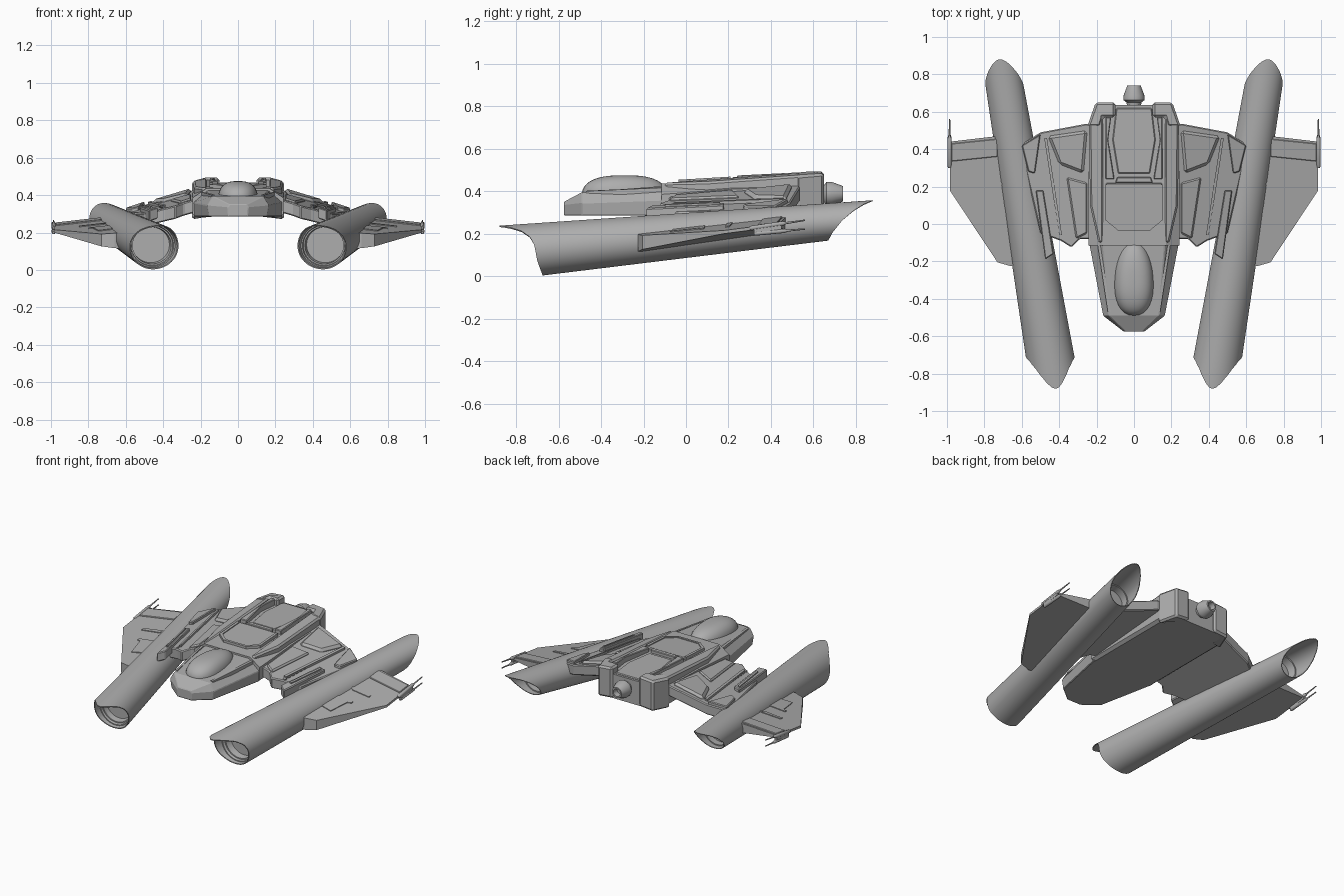
import bpy, bmesh, math
from mathutils import Vector

if "Cube" in bpy.data.objects:
    bpy.data.objects.remove(bpy.data.objects["Cube"])

mat = bpy.data.materials.new("hull_grey")
mat.diffuse_color = (0.42, 0.42, 0.42, 1)
mat.use_nodes = True
mat.node_tree.nodes["Principled BSDF"].inputs["Base Color"].default_value = mat.diffuse_color


def make(name, verts, faces, smooth=None, bevel=0):
    """Mesh object from vertices and faces, with optional bevel / smoothing."""
    me = bpy.data.meshes.new(name)
    me.from_pydata(verts, [], faces)
    bm = bmesh.new()
    bm.from_mesh(me)
    bmesh.ops.recalc_face_normals(bm, faces=bm.faces)
    bm.to_mesh(me)
    bm.free()
    me.materials.append(mat)
    ob = bpy.data.objects.new(name, me)
    bpy.context.collection.objects.link(ob)
    if bevel:
        b = ob.modifiers.new("bevel", 'BEVEL')
        b.width, b.segments, b.limit_method = bevel, 1, 'ANGLE'
    if smooth:
        bpy.ops.object.select_all(action='DESELECT')
        ob.select_set(True)
        bpy.context.view_layer.objects.active = ob
        bpy.ops.object.shade_smooth_by_angle(angle=math.radians(smooth))
    return ob


def skin(name, rings, smooth=None, bevel=0):
    """Skin closed rings of equal length and cap both ends."""
    n = len(rings[0])
    verts = [v for r in rings for v in r]
    faces = [(k * n + i, k * n + (i + 1) % n, (k + 1) * n + (i + 1) % n, (k + 1) * n + i)
             for k in range(len(rings) - 1) for i in range(n)]
    faces += [tuple(range(n)), tuple(range(len(verts) - n, len(verts)))]
    return make(name, verts, faces, smooth, bevel)


def loft(name, sections, bevel=0):
    """Symmetric body from (y, right half profile) sections."""
    return skin(name, [[(x, y, z) for x, z in p] + [(-x, y, z) for x, z in reversed(p)]
                       for y, p in sections], bevel=bevel)


def plate(name, pts, top, thick, bevel=0, sides=(1, -1)):
    """Slab from a plan outline; top height and thickness are functions of x, y."""
    for s in sides:
        label = name if len(sides) == 1 else name + ("_right" if s > 0 else "_left")
        up = [(s * x, y, top(x, y)) for x, y in pts]
        low = [(s * x, y, top(x, y) - thick(x, y)) for x, y in pts]
        skin(label, [low, up], bevel=bevel)


def lathe(name, a, b, profile, n=20):
    """Turned part along a-b from (fraction, radius) pairs."""
    a, b = Vector(a), Vector(b)
    q = (b - a).to_track_quat('Z', 'Y')
    skin(name, [[a + (b - a) * t + q @ Vector((r * math.cos(2 * math.pi * i / n),
                                              r * math.sin(2 * math.pi * i / n), 0))
                 for i in range(n)] for t, r in profile], smooth=35)


def const(v):
    return lambda x, y: v


def lerp(table, s):
    for (a, u), (b, v) in zip(table, table[1:]):
        if s <= b:
            return u + (v - u) * (s - a) / (b - a)
    return table[-1][1]


# Nose and main hull
loft("nose", [(-.575, [(.05, .285), (.055, .335), (.045, .35)]),
              (-.49, [(.155, .285), (.165, .345), (.135, .395)]),
              (-.10, [(.235, .285), (.24, .36), (.165, .425)])], bevel=.004)
loft("main_hull", [(-.115, [(.225, .285), (.243, .30), (.243, .385), (.17, .435)]),
                   (.22, [(.225, .285), (.245, .30), (.245, .41), (.18, .447)]),
                   (.53, [(.225, .285), (.245, .30), (.245, .42), (.19, .447)]),
                   (.635, [(.19, .285), (.205, .30), (.205, .42), (.17, .447)])])
plate("nose_trim", [(.125, -.47), (.14, -.47), (.195, -.11), (.18, -.11)],
      lambda x, y: .402 + .06 * (y + .47) - .10 * (x - .125), const(.03))

# Canopy: rounded egg shape
n, rows = 32, 14
rings = []
for j in range(rows + 1):
    v = math.pi / 2 * j / rows
    w, h = max(math.cos(v), .004) ** .75, math.sin(v) ** .9
    ring = []
    for i in range(n):
        t = 2 * math.pi * i / n
        c, s = math.cos(t), math.sin(t)
        x = math.copysign(abs(c) ** .9, c) * .105 * (1 - .12 * s)
        ring.append((x * w, -.29 + .2 * w * math.copysign(abs(s) ** .9, s), .385 + .09 * h))
    rings.append(ring)
skin("canopy", rings, smooth=50)

# Hull top: hatch, shoulders, rails and rear blocks
plate("top_hatch", [(-.15, .22), (-.15, .025), (-.08, -.03), (.08, -.03), (.15, .025), (.15, .22)],
      lambda x, y: .45 + .06 * y, const(.04), .006, sides=(1,))
plate("hatch_border", [(.135, .21), (.152, .21), (.152, .02), (.085, -.035), (.0, -.035),
                       (.0, -.02), (.078, -.02), (.135, .03)],
      lambda x, y: .456 + .06 * y, const(.04))
plate("shoulder", [(.165, -.1), (.19, -.1), (.235, .1), (.24, .54), (.165, .58)],
      lambda x, y: .447 + .075 * y - .3 * max(0, x - .2), const(.10), .01)
plate("rail", [(.105, .24), (.152, .24), (.152, .57), (.122, .57), (.138, .45)],
      lambda x, y: .462 + .05 * y, const(.05), .004)
plate("rear_block", [(.10, .57), (.165, .57), (.18, .52), (.245, .52), (.245, .535),
                     (.205, .65), (.10, .65)],
      lambda x, y: .493 - .25 * max(0, x - .17), const(.205), .012)
plate("bay_sill", [(-.1, .22), (.1, .22), (.09, .25), (-.09, .25)],
      const(.468), const(.04), .004, sides=(1,))
plate("bay_floor_panel", [(-.085, .27), (.085, .27), (.115, .45), (.095, .62), (-.095, .62), (-.115, .45)],
      const(.455), const(.02), .005, sides=(1,))

# Rear thruster
lathe("rear_thruster", (0, .62, .388), (0, .74, .388),
      [(0, .035), (.25, .04), (.35, .056), (.55, .056), (1, .036), (1, .026), (.7, .022)], 24)

# Inner wings sloping down to the engine tubes
def wing_top(d=0):
    return lambda x, y: .378 + d + .085 * y - .29 * (x - .25)


plate("inner_wing", [(.20, .53), (.26, .535), (.50, .49), (.61, .42), (.50, -.05), (.39, -.09), (.335, -.125),
                     (.29, -.08), (.20, -.08)], wing_top(), const(.07), .006)
plate("wing_rear_panel", [(.25, .50), (.46, .47), (.40, .32), (.27, .27)],
      wing_top(.018), const(.04), .014)
plate("wing_front_panel", [(.25, .22), (.36, .25), (.31, -.08), (.25, -.05)],
      wing_top(.012), const(.04), .008)
plate("wing_strip", [(.485, .18), (.525, .18), (.475, -.19), (.43, -.16)],
      wing_top(.022), const(.06), .005)
plate("wing_strip_rail", [(.50, .16), (.512, .16), (.468, -.10), (.456, -.10)],
      wing_top(.03), const(.03))
plate("wing_rear_strip", [(.50, .48), (.60, .42), (.565, .28), (.53, .27)],
      wing_top(.02), const(.06), .005)
plate("wing_inner_rail", [(.465, .46), (.48, .46), (.40, -.06), (.385, -.06)],
      wing_top(.014), const(.04))
for k in range(9):
    y = .22 - .035 * k
    x = .40 + .12 * y
    plate(f"wing_vent_{k}", [(x, y), (x + .014, y), (x + .011, y - .018), (x - .003, y - .018)],
          wing_top(.007), const(.02))

# Engine tubes with scooped open ends
front = [(-1, -.675), (-.44, -.70), (.2, -.715), (.5, -.735), (.75, -.775), (.9, -.825), (.97, -.86), (1, -.88)]
back = [(-1, .67), (-.6, .69), (0, .735), (.5, .79), (.8, .835), (.95, .867), (1, .88)]
for side, label in ((1, "right"), (-1, "left")):
    def ring(pos, scale, n=64):
        out = []
        for i in range(n):
            t = 2 * math.pi * (i + .5) / n
            c, s = math.cos(t), math.sin(t)
            y0, y1 = lerp(front, s), lerp(back, s)
            y = pos if abs(pos) not in (0, 1) else (y0, y1)[pos]
            u = y + .7
            out.append((side * (.45 + .168 * u + (.13 - .0195 * u) * scale * c), y,
                        .125 + .095 * u + (.125 - .027 * u) * scale * s))
        return out
    skin("engine_tube_" + label,
         [ring(-.60, .78), ring(-.64, .80), ring(-.64, .86), ring(-.655, .88), ring(-.655, .93),
          ring(0, .95), ring(0, 1), ring(-.6, 1), ring(-.2, 1), ring(.2, 1), ring(.6, 1),
          ring(1, 1), ring(1, .95), ring(.63, .92), ring(.63, .84), ring(.58, .80)], smooth=40)

# Outer wings
def half(x):
    return .036 - .10 * (x - .7)


def outer_top(d=0):
    return lambda x, y: .185 + .127 * y + half(x) + d


plate("outer_wing", [(.64, .47), (.73, .47), (.985, .44), (.985, .18), (.73, -.205), (.66, -.225), (.56, -.2)],
      outer_top(), lambda x, y: 2 * half(x))
plate("outer_wing_flap", [(.73, .455), (.975, .43), (.975, .335), (.73, .36)],
      outer_top(.006), const(.02), .003)
plate("outer_wing_panel", [(.70, .22), (.85, .205), (.85, .185), (.72, .19)],
      outer_top(.005), const(.02))
plate("outer_wing_step", [(.67, -.06), (.84, -.09), (.76, -.08), (.78, .07), (.70, .09)][0:1]
      + [(.745, -.075), (.775, .06), (.80, .07), (.80, .085), (.69, .09)],
      outer_top(.005), const(.02))

# Wing-tip guns: two stacked barrels pointing back
for s, label in ((1, "right"), (-1, "left")):
    x = s * .986
    lathe("upper_gun_" + label, (x, .30, .225), (x, .56, .263),
          [(0, .007), (.03, .011), (.6, .011), (.66, .005), (1, .0035)], 12)
    lathe("lower_gun_" + label, (x, .32, .20), (x, .56, .222),
          [(0, .007), (.03, .010), (.6, .010), (.66, .005), (1, .0035)], 12)
    plate("gun_mount_" + label, [(.978, .32), (.994, .32), (.994, .45), (.978, .45)],
          lambda x, y: .23 + .14 * (y - .3), const(.03), sides=(s,))
